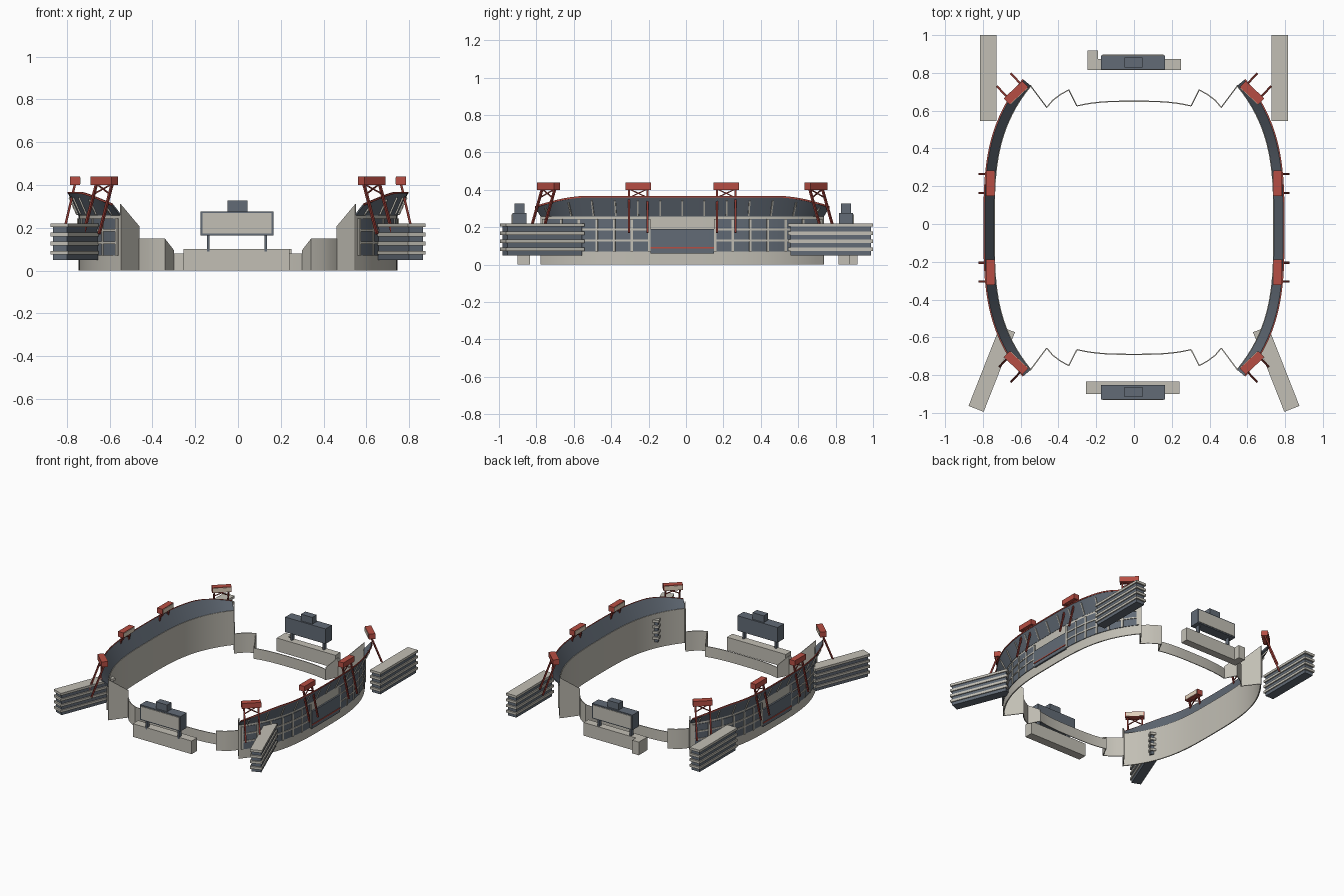
import bpy
import bmesh
from math import atan2, pi, radians
from mathutils import Vector, Matrix

cube = bpy.data.objects.get("Cube")
if cube:
    bpy.data.objects.remove(cube)


def material(name, rgb):
    m = bpy.data.materials.new(name)
    m.use_nodes = True
    m.diffuse_color = (*rgb, 1)
    m.node_tree.nodes["Principled BSDF"].inputs["Base Color"].default_value = (*rgb, 1)
    return m


CONCRETE = material("concrete", (0.54, 0.52, 0.46))
SLATE = material("slate", (0.122, 0.147, 0.181))
RED = material("red", (0.47, 0.076, 0.056))
DARK_RED = material("dark red", (0.26, 0.038, 0.03))
CREAM = material("cream", (0.75, 0.63, 0.5))

YC = -0.02          # middle of the bowl
END = 0.755         # half length of a stand


def finish(name, bm, mat, smooth=False):
    bmesh.ops.recalc_face_normals(bm, faces=bm.faces)
    me = bpy.data.meshes.new(name)
    bm.to_mesh(me)
    bm.free()
    me.materials.append(mat)
    ob = bpy.data.objects.new(name, me)
    bpy.context.collection.objects.link(ob)
    if smooth:
        bpy.ops.object.select_all(action="DESELECT")
        ob.select_set(True)
        bpy.context.view_layer.objects.active = ob
        bpy.ops.object.shade_smooth_by_angle(angle=radians(30))
    return ob


def add_box(bm, centre, size, turn=0.0):
    mat = Matrix.Translation(centre) @ Matrix.Rotation(turn, 4, "Z") @ Matrix.Diagonal((*size, 1))
    bmesh.ops.create_cube(bm, size=1, matrix=mat)


def box(name, mat, centre, size, turn=0.0):
    bm = bmesh.new()
    add_box(bm, centre, size, turn)
    return finish(name, bm, mat)


def span(name, mat, x, y, z):
    pairs = (x, y, z)
    return box(name, mat, [(a + b) / 2 for a, b in pairs], [b - a for a, b in pairs])


def add_beam(bm, a, b, width):
    a, b = Vector(a), Vector(b)
    d = b - a
    mat = (Matrix.Translation((a + b) / 2) @ d.to_track_quat("Z", "Y").to_matrix().to_4x4()
           @ Matrix.Diagonal((width, width, d.length, 1)))
    bmesh.ops.create_cube(bm, size=1, matrix=mat)


def on_wall(side, y, offset, z):
    """Point on the stand's plan curve, pushed outward by offset."""
    a = abs(y)
    x = 0.745 * (1 - 0.646 * a ** 3.21)
    slope = 0.745 * 0.646 * 3.21 * a ** 2.21
    n = Vector((1, slope if y > 0 else -slope)).normalized() * offset
    return Vector((side * (x + n.x), YC + y + n.y, z))


def rim(y):
    return 0.365 - 0.055 * max(0, (abs(y) - 0.5) / (END - 0.5)) ** 1.7


def add_sweep(bm, side, y0, y1, profile, steps):
    """Sweep a closed (offset, z) profile along the stand curve."""
    rings = []
    for i in range(steps + 1):
        y = y0 + (y1 - y0) * i / steps
        rings.append([bm.verts.new(on_wall(side, y, o, z)) for o, z in profile(y)])
    n = len(rings[0])
    for r, s in zip(rings, rings[1:]):
        for k in range(n):
            bm.faces.new((r[k], r[(k + 1) % n], s[(k + 1) % n], s[k]))
    bm.faces.new(rings[0])
    bm.faces.new(rings[-1])


def rect(o0, o1, z0, z1):
    return lambda y: [(o0, z0), (o1, z0), (o1, z1), (o0, z1)]


def sweep(name, mat, side, y0, y1, profile, steps=40):
    bm = bmesh.new()
    add_sweep(bm, side, y0, y1, profile, steps)
    return finish(name, bm, mat, True)


def fence(name, points):
    """Thin upright wall under a line of top points."""
    bm = bmesh.new()
    rings = []
    for i, p in enumerate(points):
        p = Vector(p)
        t = Vector(points[min(i + 1, len(points) - 1)]) - Vector(points[max(i - 1, 0)])
        n = Vector((-t.y, t.x, 0)).normalized() * 0.003
        foot = Vector((p.x, p.y, 0))
        rings.append([bm.verts.new(v) for v in (foot - n, foot + n, p + n, p - n)])
    for r, s in zip(rings, rings[1:]):
        for k in range(4):
            bm.faces.new((r[k], r[(k + 1) % 4], s[(k + 1) % 4], s[k]))
    bm.faces.new(rings[0])
    bm.faces.new(rings[-1])
    return finish(name, bm, CONCRETE, True)


def lamp(label, side, centre, out, lean):
    """Floodlight bank on two leaning poles with cross bracing."""
    c = Vector(centre)
    out = Vector(out).normalized()
    along = Vector((-out.y, out.x, 0))
    turn = atan2(along.y, along.x)
    box(label + "_floodlight", RED, c, (0.135, 0.045, 0.04), turn)
    box(label + "_floodlight_lens", CREAM, c - out * 0.024, (0.125, 0.004, 0.032), turn)
    bm = bmesh.new()
    ends = []
    for s in (-1, 1):
        top = c + along * s * 0.05 - Vector((0, 0, 0.015))
        foot = c + along * s * 0.05 + out * lean
        foot.z = 0.17
        add_beam(bm, foot, top, 0.011)
        ends.append((top, top.lerp(foot, 0.2)))
    add_beam(bm, ends[0][0], ends[1][1], 0.006)
    add_beam(bm, ends[1][0], ends[0][1], 0.006)
    finish(label + "_floodlight_poles", bm, DARK_RED)


def ramp(label, x, y, turn):
    """Stacked ramp: slate core with overhanging concrete decks."""
    box(label + "_ramp_core", SLATE, (x, y, 0.13), (0.07, 0.43, 0.16), turn)
    bm = bmesh.new()
    for k in range(4):
        add_box(bm, (x, y, 0.083 + 0.043 * k), (0.086, 0.453, 0.018), turn)
    finish(label + "_ramp_decks", bm, CONCRETE)


for side, word in ((1, "left"), (-1, "right")):
    # Stand wall, glass band and flared upper tier
    sweep(word + "_stand_wall", CONCRETE, side, -END, END, rect(-0.008, 0, 0, 0.262))
    sweep(word + "_upper_tier", SLATE, side, -END, END,
          lambda y: [(-0.004, 0.262), (0.004, 0.258), (0.05, rim(y) - 0.004), (0.044, rim(y))])
    sweep(word + "_rim_trim", RED, side, -END, END,
          lambda y: [(0.046, rim(y) - 0.006), (0.052, rim(y) - 0.006),
                     (0.052, rim(y) + 0.003), (0.046, rim(y) + 0.003)])
    for s in (-1, 1):
        a, b = sorted((s * 0.17, s * 0.74))
        sweep(word + "_windows", SLATE, side, a, b, rect(0, 0.004, 0.07, 0.243), 20)
        bm = bmesh.new()
        for z in (0.13, 0.188):
            add_sweep(bm, side, a, b, rect(0, 0.009, z - 0.005, z + 0.005), 20)
        for k in range(7):
            y = s * (0.176 + 0.0935 * k)
            add_sweep(bm, side, y - 0.006, y + 0.006, rect(0, 0.009, 0.07, 0.243), 1)
        finish(word + "_window_frames", bm, CONCRETE)

    # Entrance panel with its red stripe
    sweep(word + "_entrance_panel", SLATE, side, -0.17, 0.17, rect(0, 0.012, 0.06, 0.19), 8)
    sweep(word + "_entrance_stripe", RED, side, -0.17, 0.17, rect(0.012, 0.016, 0.086, 0.094), 8)

    # Struts under the flare
    bm = bmesh.new()
    for k in range(-6, 7):
        y = k * 0.118
        add_beam(bm, on_wall(side, y, 0.008, 0.262),
                 on_wall(side, y, 0.044, rim(y) - 0.024), 0.008)
    finish(word + "_tier_struts", bm, CONCRETE)

    # Floodlights and ramps
    for s, end in ((1, "back"), (-1, "front")):
        lamp(f"{word}_{end}_side", side, (side * 0.762, YC + s * 0.235, 0.42), (side, 0, 0), 0.055)
        lamp(f"{word}_{end}_corner", side, (side * 0.625, YC + s * 0.715, 0.42),
             (side * 0.68, s * 0.73, 0), 0.09)
    ramp(word + "_back", side * 0.772, 0.773, 0)
    ramp(word + "_front", side * 0.753, -0.768, side * radians(21.5))

    # Sloping and curved walls that close the corners
    for s, end in ((1, "back"), (-1, "front")):
        def place(pts):
            return [(side * x, YC + s * y, z) for x, y, z in pts]
        label = f"{word}_{end}"
        fence(label + "_stand_end_wall", place([(0.55, END, 0.31), (0.462, 0.637, 0.205)]))
        fence(label + "_corner_wall", place([(0.462, 0.637, 0.15), (0.43, 0.675, 0.15),
                                             (0.39, 0.705, 0.15), (0.345, 0.73, 0.15)]))
        fence(label + "_step_wall", place([(0.345, 0.73, 0.15), (0.302, 0.645, 0.095)]))

for s, end in ((1, "back"), (-1, "front")):
    # Low wall across each end
    fence(end + "_low_wall", [(x, YC + s * (0.67 - 0.025 * (abs(x) / 0.302) ** 3), 0.08)
                              for x in [0.302 * k / 8 for k in range(-8, 9)]])

    # Scoreboard with light outer screen
    y = 0.855 if s > 0 else -0.89
    span(end + "_scoreboard", SLATE, (-0.175, 0.165), (y - 0.038, y + 0.038), (0.163, 0.277))
    span(end + "_scoreboard_cap", SLATE, (-0.05, 0.045), (y - 0.026, y + 0.026), (0.277, 0.328))
    box(end + "_scoreboard_screen", CONCRETE, (-0.005, y + s * 0.039, 0.22), (0.322, 0.006, 0.096))
    for x in (-0.14, 0.13):
        box(end + "_scoreboard_leg", SLATE, (x, y, 0.13), (0.012, 0.03, 0.08))

# Scoreboard bases
span("front_base", CONCRETE, (-0.255, 0.24), (-0.9, -0.835), (0, 0.1))
span("back_base", CONCRETE, (-0.19, 0.25), (0.815, 0.873), (0, 0.1))
span("back_base_end", CONCRETE, (-0.245, -0.19), (0.815, 0.918), (0, 0.1))
